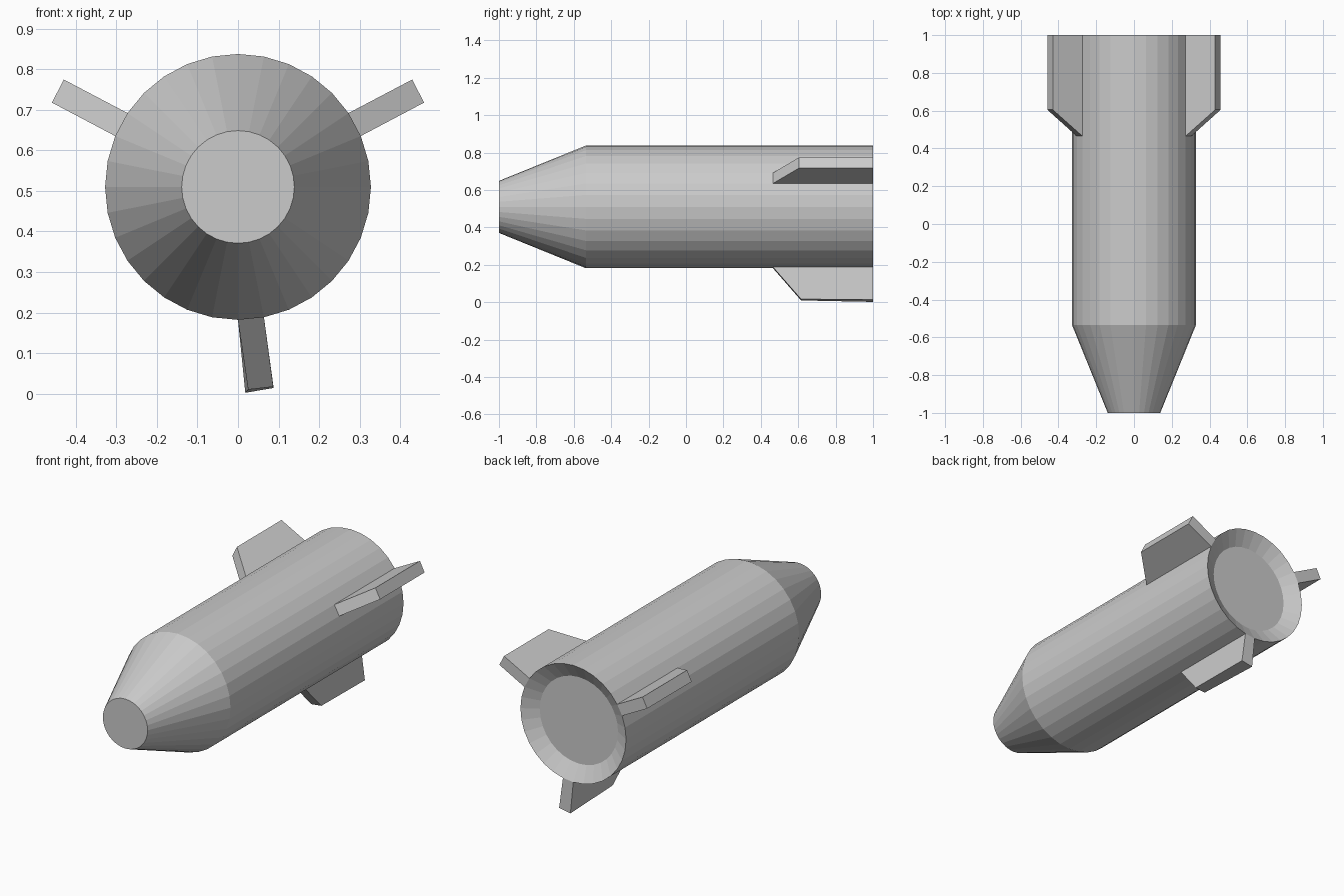
import bpy, bmesh, math

if "Cube" in bpy.data.objects:
    bpy.data.objects.remove(bpy.data.objects["Cube"])

SIDES, R, CZ = 32, 0.328, 0.51


def finish(name, bm):
    bmesh.ops.recalc_face_normals(bm, faces=bm.faces)
    mesh = bpy.data.meshes.new(name)
    bm.to_mesh(mesh)
    bm.free()
    obj = bpy.data.objects.new(name, mesh)
    bpy.context.collection.objects.link(obj)
    return obj


def rim(step, r=R):
    a = 2 * math.pi * step / SIDES
    return r * math.cos(a), CZ + r * math.sin(a)


# Body: tapered nose, straight tube and dished tail, lathed along y
bm = bmesh.new()
rings = []
for y, r in [(-1, 0.139), (-0.535, R), (1, R), (0.95, 0.243)]:
    ring = []
    for i in range(SIDES):
        x, z = rim(i, r)
        ring.append(bm.verts.new((x, y, z)))
    rings.append(ring)
for a, b in zip(rings, rings[1:]):
    for i in range(SIDES):
        j = (i + 1) % SIDES
        bm.faces.new((a[i], a[j], b[j], b[i]))
bm.faces.new(rings[0])
bm.faces.new(rings[-1])
finish("body", bm)


# Fins: each rises from one facet of the tube, with a swept leading edge
def fin(name, step, tip_front, tip_rear, tip_y, side=1):
    root = [rim(step), rim(step + 1)]
    sections = [(root[0], 0.465), (root[1], 0.465),
                (tip_front[1], tip_y), (tip_front[0], tip_y),
                (root[0], 1), (root[1], 1), (tip_rear[1], 1), (tip_rear[0], 1)]
    bm = bmesh.new()
    v = [bm.verts.new((side * x, y, z)) for (x, z), y in sections]
    for f in [(0, 1, 2, 3), (4, 5, 6, 7), (0, 3, 7, 4), (1, 2, 6, 5),
              (3, 2, 6, 7), (0, 1, 5, 4)]:
        bm.faces.new([v[i] for i in f])
    finish(name, bm)


upper_tip = [(0.459, 0.718), (0.430, 0.775)]
for label, side in (("right", 1), ("left", -1)):
    fin(label + "_fin", 2, upper_tip, upper_tip, 0.605, side)
fin("lower_fin", 24, [(0.025, 0.01), (0.087, 0.017)],
    [(0.018, 0.002), (0.088, 0.014)], 0.615)
